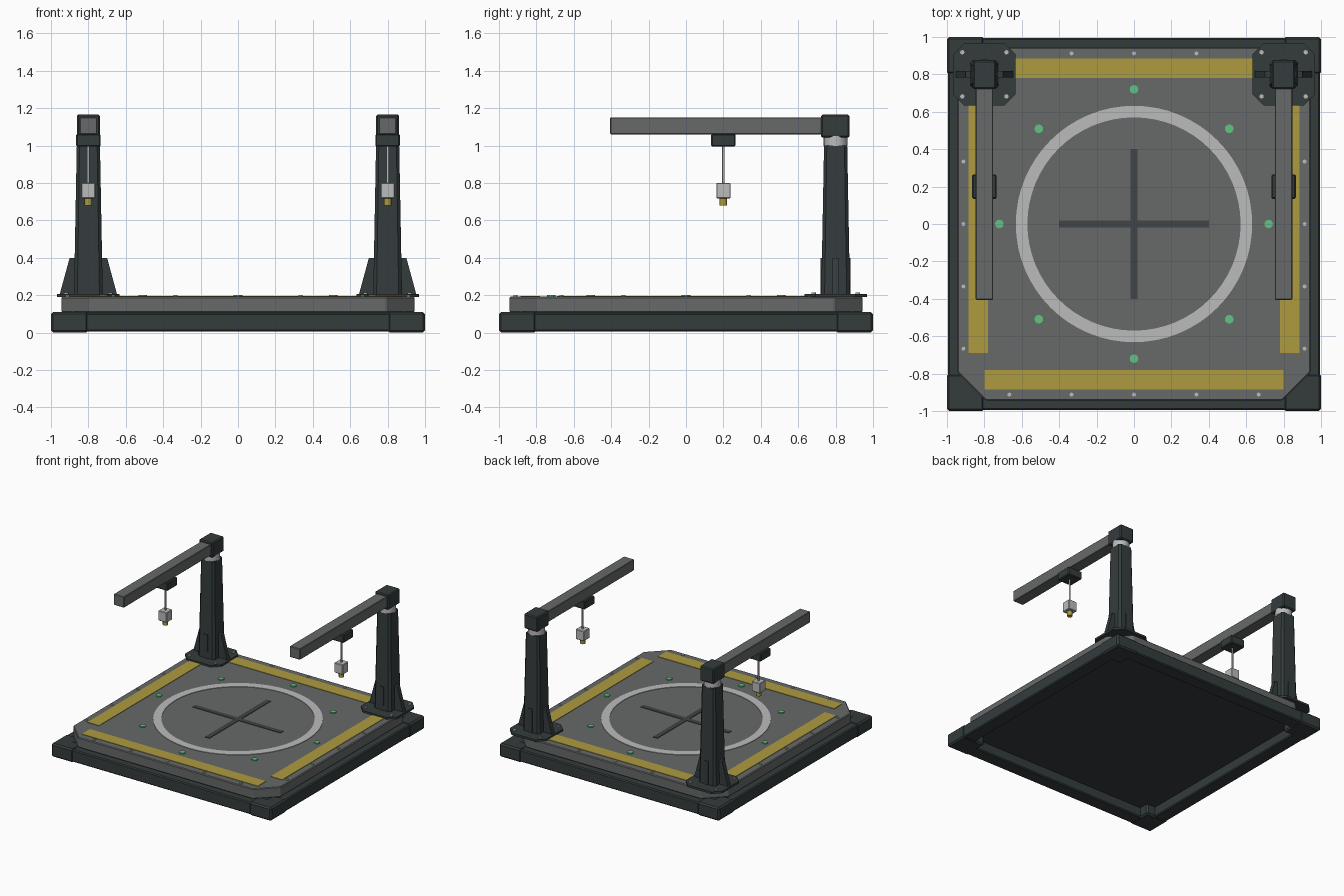
import bpy, bmesh, math
from mathutils import Vector

if "Cube" in bpy.data.objects:
    bpy.data.objects.remove(bpy.data.objects["Cube"])


def material(name, r, g, b):
    m = bpy.data.materials.new(name)
    m.diffuse_color = (r, g, b, 1)
    m.use_nodes = True
    m.node_tree.nodes["Principled BSDF"].inputs["Base Color"].default_value = m.diffuse_color
    return m


DARK = material("dark steel", 0.035, 0.045, 0.046)
GREY = material("panel grey", 0.135, 0.14, 0.14)
CROSS = material("slate marking", 0.05, 0.058, 0.062)
LIGHT = material("light metal", 0.50, 0.50, 0.50)
YELLOW = material("hazard yellow", 0.42, 0.33, 0.05)
GREEN = material("lamp green", 0.12, 0.55, 0.23)


def finish(name, bm, mat, bevel=0.0):
    bmesh.ops.recalc_face_normals(bm, faces=bm.faces)
    me = bpy.data.meshes.new(name)
    bm.to_mesh(me)
    bm.free()
    ob = bpy.data.objects.new(name, me)
    bpy.context.collection.objects.link(ob)
    me.materials.append(mat)
    if bevel:
        mod = ob.modifiers.new("edge", 'BEVEL')
        mod.width, mod.segments = bevel, 1
    return ob


def box(name, lo, hi, mat, bevel=0.0):
    bm = bmesh.new()
    bmesh.ops.create_cube(bm, size=1)
    for v in bm.verts:
        v.co = Vector([(a + b) / 2 + c * (b - a) for a, b, c in zip(lo, hi, v.co)])
    return finish(name, bm, mat, bevel)


def cyl(name, x, y, z0, z1, r, mat, sides=16):
    bm = bmesh.new()
    bmesh.ops.create_cone(bm, cap_ends=True, segments=sides, radius1=r, radius2=r, depth=z1 - z0)
    bmesh.ops.translate(bm, verts=bm.verts, vec=(x, y, (z0 + z1) / 2))
    ob = finish(name, bm, mat)
    for p in ob.data.polygons:
        p.use_smooth = abs(p.normal.z) < 0.5
    return ob


def chamfered(x, y, h, c):
    """Square outline of half size h with corners cut by c."""
    k = h - c
    return [(x + a, y + b) for a, b in
            [(h, -k), (h, k), (k, h), (-k, h), (-h, k), (-h, -k), (-k, -h), (k, -h)]]


def loft(name, low, high, z0, z1, mat, bevel=0.0):
    bm = bmesh.new()
    a = [bm.verts.new((*p, z0)) for p in low]
    b = [bm.verts.new((*p, z1)) for p in high]
    bm.faces.new(a)
    bm.faces.new(b)
    for i in range(len(a)):
        j = (i + 1) % len(a)
        bm.faces.new((a[i], a[j], b[j], b[i]))
    return finish(name, bm, mat, bevel)


# Base frame: corner blocks, beams and underside panel
for sx in (-1, 1):
    for sy in (-1, 1):
        x, y = sx * 0.9, sy * 0.9
        box("corner_block", (x - 0.1, y - 0.1, 0), (x + 0.1, y + 0.1, 0.11), DARK, 0.012)
for s in (-1, 1):
    a, b = sorted((s * 0.88, s * 0.995))
    box("frame_beam_x", (-0.82, a, 0.005), (0.82, b, 0.105), DARK, 0.008)
    box("frame_beam_y", (a, -0.82, 0.005), (b, 0.82, 0.105), DARK, 0.008)
box("under_panel", (-0.89, -0.89, 0.085), (0.89, 0.89, 0.112), DARK)

# Deck with cut corners
TOP = 0.192
deck = chamfered(0, 0, 0.943, 0.15)
loft("deck", deck, deck, 0.108, TOP, GREY, 0.006)

# Deck markings: hazard stripes, cross, ring
for s in (-1, 1):
    a, b = sorted((s * 0.78, s * 0.885))
    box("stripe_x", (-0.8, a, TOP - 0.002), (0.8, b, TOP + 0.004), YELLOW)
    box("stripe_y", (a, -0.69, TOP - 0.002), (b, 0.69, TOP + 0.004), YELLOW)
box("cross_x", (-0.4, -0.02, TOP - 0.002), (0.4, 0.02, TOP + 0.004), CROSS)
box("cross_y", (-0.02, -0.4, TOP - 0.002), (0.02, 0.4, TOP + 0.0045), CROSS)

bm = bmesh.new()
N = 64
loops = []
for r, z in ((0.57, TOP - 0.002), (0.57, TOP + 0.004), (0.632, TOP + 0.004), (0.632, TOP - 0.002)):
    loops.append([bm.verts.new((r * math.cos(2 * math.pi * i / N), r * math.sin(2 * math.pi * i / N), z))
                  for i in range(N)])
for k in range(4):
    p, q = loops[k], loops[(k + 1) % 4]
    for i in range(N):
        j = (i + 1) % N
        bm.faces.new((p[i], p[j], q[j], q[i]))
finish("landing_ring", bm, LIGHT)

# Lamps around the ring and bolts along the deck edges
for i in range(8):
    t = i * math.pi / 4
    cyl("deck_lamp", 0.72 * math.cos(t), 0.72 * math.sin(t), TOP - 0.002, TOP + 0.008, 0.023, GREEN)
for i in range(-2, 3):
    for s in (-1, 1):
        for x, y in ((i / 3, s * 0.912), (s * 0.912, i / 3)):
            cyl("deck_bolt", x, y, TOP - 0.002, TOP + 0.008, 0.011, LIGHT, 8)

# Two crane posts with arm, trolley and hanging tool
Y = 0.8
for s in (-1, 1):
    X = s * 0.8
    foot = chamfered(X, Y, 0.167, 0.06)
    loft("post_foot", foot, foot, TOP - 0.002, 0.207, DARK)
    for a in (-1, 1):
        for b in (-1, 1):
            cyl("foot_bolt", X + a * 0.118, Y + b * 0.118, 0.205, 0.215, 0.012, LIGHT, 8)
        # Tapered gussets on both sides, thin ribs front and back
        gl = [(X + a * u, Y + v) for u, v in ((0.06, -0.018), (0.153, -0.018), (0.153, 0.018), (0.06, 0.018))]
        gh = [(X + a * u, Y + v) for u, v in ((0.06, -0.018), (0.1, -0.018), (0.1, 0.018), (0.06, 0.018))]
        loft("gusset", gl, gh, 0.205, 0.4, DARK)
        c, d = sorted((Y + a * 0.05, Y + a * 0.08))
        box("post_rib", (X - 0.018, c, 0.205), (X + 0.018, d, 0.4), DARK)
    loft("post", chamfered(X, Y, 0.077, 0.018), chamfered(X, Y, 0.062, 0.015), 0.2, 1.0, DARK)
    cyl("swivel_collar", X, Y, 0.998, 1.05, 0.064, LIGHT, 24)
    box("post_head", (X - 0.062, Y - 0.078, 1.042), (X + 0.062, Y + 0.074, 1.165), DARK, 0.008)
    box("arm", (X - 0.047, -0.405, 1.06), (X + 0.047, 0.73, 1.15), GREY, 0.004)
    box("trolley", (X - 0.065, 0.135, 0.995), (X + 0.065, 0.265, 1.062), DARK, 0.006)
    cyl("cable", X, 0.2, 0.795, 1.0, 0.007, LIGHT, 10)
    box("tool_block", (X - 0.038, 0.162, 0.718), (X + 0.038, 0.238, 0.8), LIGHT, 0.004)
    cyl("tool_tip", X, 0.2, 0.68, 0.72, 0.02, YELLOW, 12)
